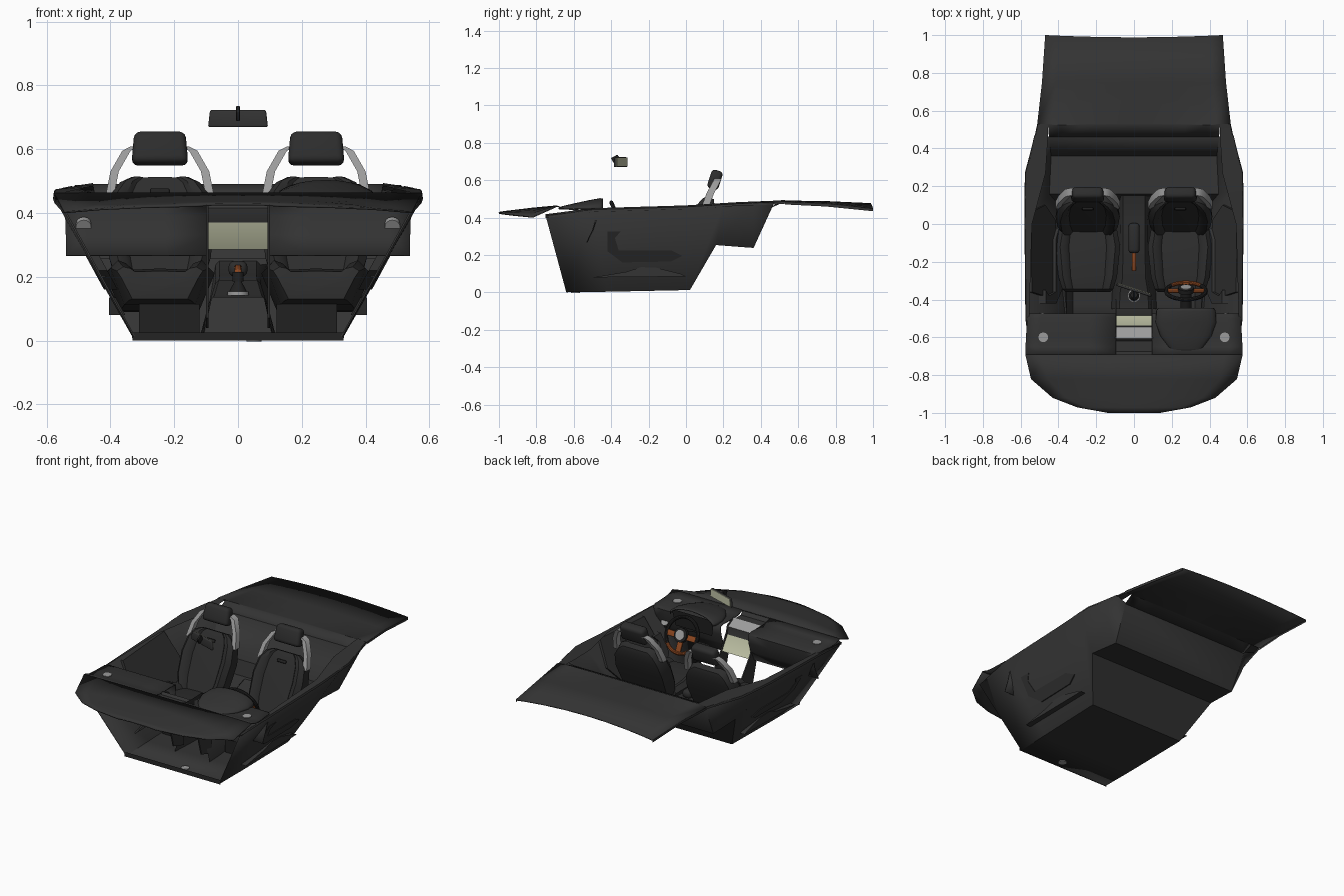
import bpy, bmesh, math
from mathutils import Matrix, Vector, Euler

if "Cube" in bpy.data.objects:
    bpy.data.objects.remove(bpy.data.objects["Cube"])


def material(name, c):
    m = bpy.data.materials.new(name)
    m.diffuse_color = (*c, 1)
    m.use_nodes = True
    m.node_tree.nodes["Principled BSDF"].inputs["Base Color"].default_value = m.diffuse_color
    return m


TRIM = material("charcoal trim", (.033, .033, .033))
SEAT = material("dark upholstery", (.026, .026, .026))
BLACK = material("black plastic", (.015, .015, .015))
SILVER = material("satin silver", (.33, .33, .33))
TAN = material("orange leather", (.27, .065, .015))
GLASS = material("pale screen", (.55, .57, .40))


def finish(name, bm, mats, angle=35):
    bmesh.ops.recalc_face_normals(bm, faces=bm.faces)
    me = bpy.data.meshes.new(name)
    bm.to_mesh(me)
    bm.free()
    for m in mats:
        me.materials.append(m)
    ob = bpy.data.objects.new(name, me)
    bpy.context.collection.objects.link(ob)
    bpy.ops.object.select_all(action='DESELECT')
    ob.select_set(True)
    bpy.context.view_layer.objects.active = ob
    bpy.ops.object.shade_smooth_by_angle(angle=math.radians(angle))
    return ob


def loft(name, rows, mats, closed=False, row_mats=None, thick=0):
    """Skin between equal-length rows of points; closed rows become a capped solid."""
    bm = bmesh.new()
    vs = [[bm.verts.new(p) for p in r] for r in rows]
    n = len(rows[0])
    for i in range(len(rows) - 1):
        for j in range(n if closed else n - 1):
            k = (j + 1) % n
            f = bm.faces.new((vs[i][j], vs[i][k], vs[i + 1][k], vs[i + 1][j]))
            f.material_index = row_mats[i] if row_mats else 0
    if closed:
        bm.faces.new(vs[0])
        bm.faces.new(vs[-1])
    ob = finish(name, bm, mats)
    if thick:
        s = ob.modifiers.new("thickness", 'SOLIDIFY')
        s.thickness = thick
        s.offset = 0
    return ob


def box(name, loc, size, mat, rot=(0, 0, 0), bevel=0, taper=1):
    bm = bmesh.new()
    bmesh.ops.create_cube(bm, size=1)
    for v in bm.verts:
        k = taper if v.co.z > 0 else 1
        v.co = Vector((v.co.x * size[0] * k, v.co.y * size[1], v.co.z * size[2]))
    if bevel:
        bmesh.ops.bevel(bm, geom=bm.edges[:], offset=bevel, segments=3, profile=.5, affect='EDGES')
    bm.transform(Matrix.Translation(loc) @ Euler(rot).to_matrix().to_4x4())
    return finish(name, bm, [mat])


def disc(name, loc, r, depth, mat, rot=(0, 0, 0), sides=20, r2=None):
    bm = bmesh.new()
    bmesh.ops.create_cone(bm, cap_ends=True, segments=sides, radius1=r, radius2=r if r2 is None else r2, depth=depth)
    bm.transform(Matrix.Translation(loc) @ Euler(rot).to_matrix().to_4x4())
    return finish(name, bm, [mat])


def wall_x(z):
    return .325 + z * .545


# Tub: floor, bulkhead, ledge and rear wall, with side walls up to the sill
stations = [  # bottom y, z, half width; top y, z, half width
    (-.64, .003, .32, -.75, .41, .545), (-.42, .006, .325, -.5, .44, .57),
    (.02, .015, .33, .02, .455, .575), (.16, .255, .45, .2, .47, .575),
    (.36, .24, .44, .36, .478, .55), (.46, .46, .45, .47, .483, .525)]
loft("tub", [[(-tw, ty, tz), (-bw, by, bz), (bw, by, bz), (tw, ty, tz)]
             for by, bz, bw, ty, tz, tw in stations], [TRIM], thick=.006)
loft("floor_front_lip", [[(-.33, -.645, 0), (.33, -.645, 0)], [(-.335, -.64, .025), (.335, -.64, .025)]], [BLACK])
disc("floor_drain", (.05, -.59, .004), .024, .014, SILVER, sides=12)

# Sill rails widening towards the rear
rail = [(-.75, .41, .545, .02), (-.5, .442, .575, .02), (0, .457, .58, .04),
        (.27, .474, .578, .11), (.47, .482, .525, .07), (.53, .486, .512, .058)]
for s in (-1, 1):
    loft("sill_rail", [[(s * w, y, z - .012), (s * (w - .004), y, z), (s * (w - k), y, z + .008)]
                       for y, z, w, k in rail], [TRIM])

# Rear deck, joined to the top of the rear wall
deck = [(.458, .456, .45, 0), (.525, .488, .455, 0), (.53, .488, .512, .004), (.75, .485, .487, .012), (1.0, .474, .47, .026)]
loft("rear_deck", [[(w * t, y - .012 * (1 - t * t) * (y > .9), z - d * t * t)
                    for t in (-1, -.85, -.6, -.3, 0, .3, .6, .85, 1)] for y, z, w, d in deck], [TRIM], thick=.006)
for s in (-1, 1):
    loft("deck_flange", [[(s * w, y, z - d), (s * w, y, z - d - .014)] for y, z, w, d in deck[2:]], [TRIM])

# Windscreen cowl with drooping rounded front
cowl = [(-1, .13, .427, .422), (-.97, .3, .432, .418), (-.92, .43, .438, .412),
        (-.82, .545, .45, .402), (-.69, .575, .462, .46)]
cols = [i / 6 for i in range(-6, 7)]
loft("cowl", [[(w * t, y, zc + (ze - zc) * abs(t) ** 3) for t in cols] for y, w, zc, ze in cowl], [TRIM], thick=.006)

# Dashboard halves either side of the centre stack, their ends reaching through the walls
dash = [(-.69, .575, .461), (-.65, .574, .447), (-.6, .572, .444), (-.5, .565, .447), (-.475, .555, .44),
        (-.48, .542, .39), (-.5, .54, .33), (-.53, .54, .267)]
for s in (-1, 1):
    loft("dashboard", [[(s * (.095 + (w - .095) * t), y, z) for t in (0, .3, .6, .85, 1)]
                       for y, w, z in dash], [TRIM], thick=.006)
    disc("top_vent", (s * .48, -.6, .446), .026, .01, SILVER, sides=12)
    disc("round_vent", (s * .484, -.49, .362), .024, .02, SILVER, (math.radians(-60), 0, 0), 14)

# Centre stack with vent strip and screen, and its side cheeks
stack = [(-.695, .461), (-.675, .437), (-.62, .437), (-.605, .45), (-.545, .415),
         (-.538, .37), (-.485, .285)]
loft("centre_stack", [[(-.096, y, z), (.096, y, z)] for y, z in stack],
     [TRIM, SILVER, GLASS], row_mats=[0, 0, 0, 1, 0, 2])
cheek = [(-.605, .45), (-.545, .425), (-.535, .385), (-.48, .288), (-.4, .18), (-.4, .04), (-.5, .07)]
for s in (-1, 1):
    loft("stack_cheek", [[(s * x, y, z) for y, z in cheek] for x in (.092, .1)], [TRIM], closed=True)

# Transmission tunnel (open at the front), armrest, brake lever and gear lever
tunnel = [(-.45, .09, .12, .135, .01), (-.36, .085, .115, .145, .01), (-.28, .072, .11, .19, .01),
          (.02, .07, .105, .205, .02), (.15, .07, .09, .25, .24)]
loft("tunnel", [[(-b, y, c), (-a, y, z - .012), (-a + .012, y, z), (a - .012, y, z), (a, y, z - .012), (b, y, c)]
                for y, a, b, z, c in tunnel], [TRIM])
box("armrest", (0, -.075, .225), (.06, .16, .05), SEAT, bevel=.02)
box("brake_lever", (0, -.2, .22), (.022, .1, .022), TAN, (.15, 0, 0), .007)
disc("gear_ring", (0, -.38, .148), .034, .012, SILVER)
disc("gear_boot", (0, -.38, .17), .028, .035, BLACK, r2=.01)
disc("gear_knob", (0, -.375, .2), .018, .03, BLACK)

# Instrument hood, steering column and wheel
hood = [(-.68, .04, .004), (-.66, .085, .014), (-.59, .135, .03), (-.52, .16, .045), (-.46, .155, .056), (-.445, .145, .054)]
loft("instrument_hood", [[(.275 + w * math.cos(a), y, .445 + h * math.sin(a))
                          for a in [math.pi * i / 12 for i in range(13)]] for y, w, h in hood], [TRIM], thick=.005)
loft("instrument_panel", [[(.13, -.46, .47), (.42, -.46, .47)], [(.15, -.47, .37), (.4, -.47, .37)]], [BLACK])
TILT = (math.radians(-65), 0, 0)
C = Vector((.275, -.355, .385))
WR = Euler(TILT).to_matrix()


def on_wheel(x, y, z=0):
    return C + WR @ Vector((x, y, z))


disc("steering_column", on_wheel(0, 0, -.06), .03, .11, BLACK, TILT)
bpy.ops.mesh.primitive_torus_add(location=C, rotation=TILT, major_radius=.105, minor_radius=.011,
                                 major_segments=36, minor_segments=10)
wheel = bpy.context.object
wheel.name = "steering_wheel"
wheel.data.materials.append(BLACK)
wheel.data.materials.append(TAN)
for p in wheel.data.polygons:
    p.material_index = int(p.center.y > .06)
bpy.ops.object.shade_smooth_by_angle()
box("wheel_spokes", on_wheel(0, .005), (.2, .035, .012), TAN, TILT, .004)
box("wheel_lower_spoke", on_wheel(0, .055), (.035, .1, .01), TAN, TILT, .003)
disc("wheel_hub", on_wheel(0, 0, .008), .042, .025, BLACK, TILT)
disc("wheel_badge_plate", on_wheel(0, 0, .022), .029, .006, SILVER, TILT)

# Rear-view mirror angled towards the driver
turn = math.radians(-18)
face = Vector((-math.sin(turn), math.cos(turn), 0))
mc = Vector((0, -.35, .696))
box("mirror_shell", mc, (.197, .014, .054), TRIM, (0, 0, turn), .006, .93)
box("mirror_glass", mc + face * .008, (.188, .004, .048), GLASS, (0, 0, turn), 0, .93)
box("mirror_stem", (0, -.375, .712), (.012, .04, .035), BLACK, (.5, 0, 0), .003)

# Seats, each with bolstered cushion and back, headrest and hoop bars
def padded(name, cx, stns, normal, mat, under):
    section = [(-.58, 0), (-.68, .02), (-.85, .03), (-1, .005), (-under, -1), (under, -1),
               (1, .005), (.85, .03), (.68, .02), (.58, 0), (0, .004)]
    ny, nz = normal
    rows = []
    for y, z, w, th, k in stns:
        rows.append([(cx + w * t, y + ny * (o * k if o > -.5 else -th), z + nz * (o * k if o > -.5 else -th))
                     for t, o in section])
    loft(name, rows, [mat], closed=True)


for s in (-1, 1):
    cx = s * .245
    padded("seat_cushion", cx, [(-.36, .195, .12, .065, .1), (-.345, .216, .135, .09, .5), (-.28, .222, .155, .11, 1),
                                (-.12, .205, .172, .11, 1), (-.03, .19, .155, .1, 1)], (0, 1), SEAT, .72)
    box("seat_base", (s * .215, -.17, .065), (.19, .26, .1), BLACK)
    padded("seat_back", cx, [(-.05, .17, .13, .07, .8), (-.01, .26, .16, .075, 1.2), (.045, .375, .17, .075, 1.2),
                             (.085, .455, .155, .065, 1), (.106, .495, .125, .05, .6), (.118, .512, .09, .035, .2)],
           (-.905, .42), SEAT, .94)
    box("seat_slot", (cx, .08, .468), (.06, .012, .018), BLACK, (math.radians(-25), 0, 0), .005)
    box("headrest", (cx, .155, .602), (.178, .062, .104), SEAT, (math.radians(-18), 0, 0), .02, .9)
    for d in (-1, 1):
        path = [(.158, .1, .45), (.142, .13, .53), (.105, .165, .595), (.08, .17, .608)]
        loft("hoop_bar", [[(cx + d * (x + a * .013), y + b * .02, z) for a, b in ((-1, -1), (1, -1), (1, 1), (-1, 1))]
                          for x, y, z in path], [SILVER], closed=True)

# Door panels: armrest with pull handle, and lower pocket, following the wall slope
arm = [(-.42, .325), (-.35, .325), (-.38, .29), (-.36, .225), (-.08, .225), (-.02, .195), (-.08, .165), (-.34, .16), (-.42, .22)]
pocket = [(-.5, .08), (0, .085), (-.03, .1), (-.16, .132), (-.24, .135), (-.32, .11)]
panel = [(-.4, .2), (-.36, .43), (.06, .45), (.1, .3), (.02, .2)]
for s in (-1, 1):
    for name, shape, inner, outer in (("door_armrest", arm, -.035, .008), ("door_panel", panel, -.02, -.004)):
        loft(name, [[(s * (wall_x(z) + d), y, z) for y, z in shape] for d in (inner, outer)], [TRIM], closed=True)
    loft("door_pocket", [[(s * (wall_x(z) - .015), y, z) for y, z in pocket], [(s * .404, y, z) for y, z in pocket]],
         [TRIM], closed=True)
